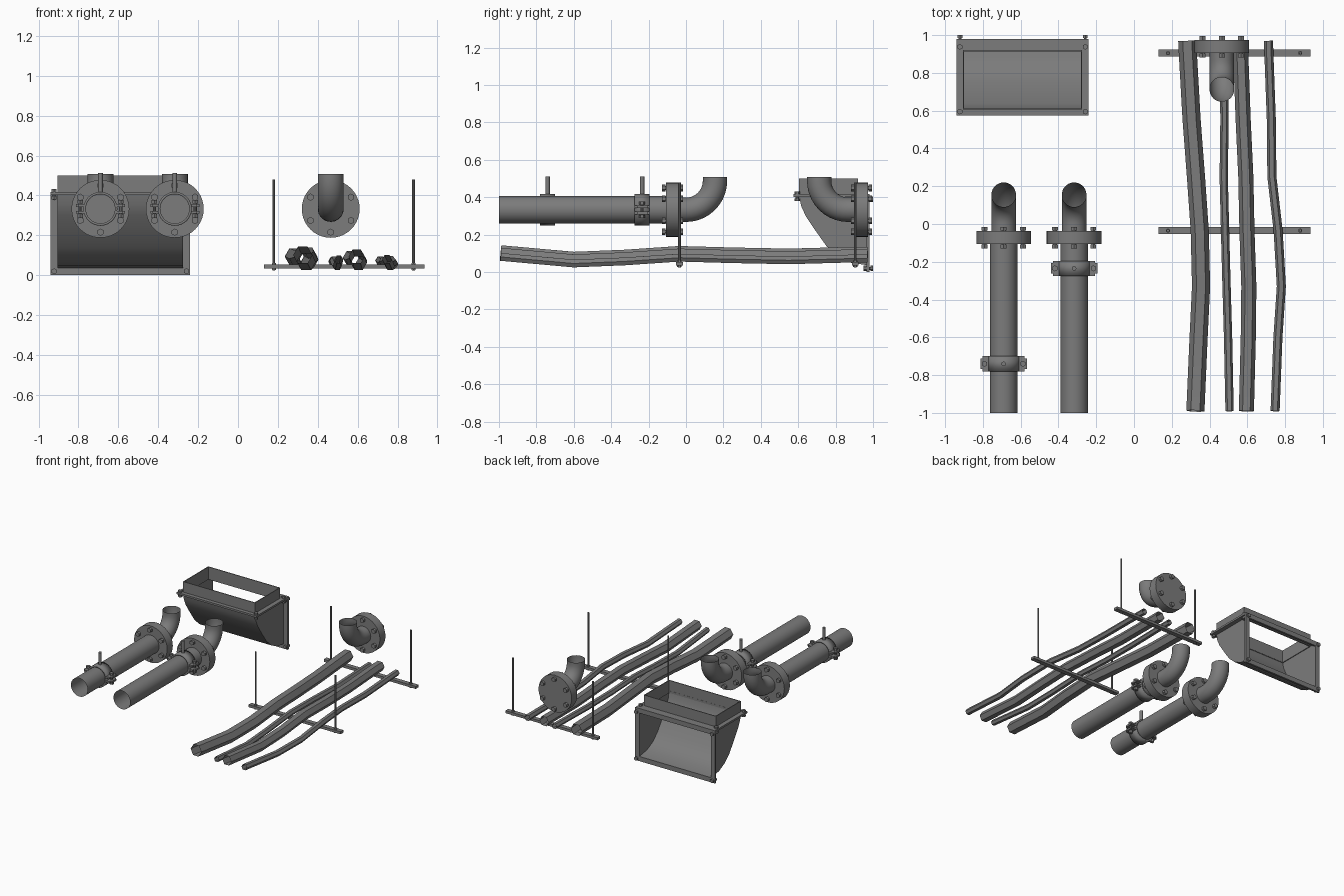
import bpy, bmesh, math
from mathutils import Vector, Matrix

cube = bpy.data.objects.get("Cube")
if cube:
    bpy.data.objects.remove(cube, do_unlink=True)

steel = bpy.data.materials.new("grey steel")
steel.use_nodes = True
GREY = (0.2, 0.2, 0.2, 1)
steel.diffuse_color = GREY
steel.node_tree.nodes["Principled BSDF"].inputs["Base Color"].default_value = GREY


def finish(name, bm, smooth=True):
    mesh = bpy.data.meshes.new(name)
    bm.to_mesh(mesh)
    bm.free()
    mesh.materials.append(steel)
    obj = bpy.data.objects.new(name, mesh)
    bpy.context.collection.objects.link(obj)
    if smooth:
        bpy.ops.object.select_all(action='DESELECT')
        obj.select_set(True)
        bpy.context.view_layer.objects.active = obj
        bpy.ops.object.shade_smooth_by_angle(angle=math.radians(35))
    return obj


def add_box(bm, x0, x1, y0, y1, z0, z1):
    m = Matrix.Translation(((x0 + x1) / 2, (y0 + y1) / 2, (z0 + z1) / 2))
    m = m @ Matrix.Diagonal((x1 - x0, y1 - y0, z1 - z0, 1))
    bmesh.ops.create_cube(bm, size=1, matrix=m)


def add_cyl(bm, a, b, r, sides=24):
    a, b = Vector(a), Vector(b)
    turn = (b - a).to_track_quat('Z', 'Y').to_matrix().to_4x4()
    bmesh.ops.create_cone(bm, cap_ends=True, segments=sides, radius1=r, radius2=r,
                          depth=(b - a).length, matrix=Matrix.Translation((a + b) / 2) @ turn)


def add_bolt(bm, a, b, r=0.018, head=0.02):
    # shank with a hexagonal head and nut
    a, b = Vector(a), Vector(b)
    d = (b - a).normalized() * head
    add_cyl(bm, a, b, r * 0.55, 10)
    add_cyl(bm, a, a + d, r, 6)
    add_cyl(bm, b - d, b, r, 6)


def tube(name, path, r, sides):
    # open tube swept along a path
    path = [Vector(p) for p in path]
    bm = bmesh.new()
    rings = []
    for i, p in enumerate(path):
        t = (path[min(i + 1, len(path) - 1)] - path[max(i - 1, 0)]).normalized()
        u = Vector((1, 0, 0))
        u = (u - t * u.dot(t)).normalized()
        v = t.cross(u)
        rings.append([bm.verts.new(p + r * (u * math.cos(k * math.tau / sides) + v * math.sin(k * math.tau / sides)))
                      for k in range(sides)])
    for a, b in zip(rings, rings[1:]):
        for k in range(sides):
            n = (k + 1) % sides
            bm.faces.new((a[k], a[n], b[n], b[k]))
    bmesh.ops.recalc_face_normals(bm, faces=bm.faces)
    return finish(name, bm)


PIPE_Z = 0.333


def elbow_and_flange(label, x, y0, y1, d):
    # bolted flange, then a quarter bend turning upward on side d
    bm = bmesh.new()
    add_cyl(bm, (x, y0, PIPE_Z), (x, y1, PIPE_Z), 0.145, 40)
    finish(label + "_flange", bm)
    bm = bmesh.new()
    for k in range(6):
        a = math.radians(30 + 60 * k)
        bx, bz = x + 0.117 * math.cos(a), PIPE_Z + 0.117 * math.sin(a)
        add_bolt(bm, (bx, y0 - 0.022, bz), (bx, y1 + 0.022, bz))
    finish(label + "_flange_bolts", bm, False)
    start = y1 if d > 0 else y0
    bend = 0.155
    path = [(x, start, PIPE_Z)]
    for k in range(11):
        a = math.radians(9 * k)
        path.append((x, start + d * (0.037 + bend * math.sin(a)), PIPE_Z + bend * (1 - math.cos(a))))
    path.append((x, path[-1][1], 0.507))
    tube(label + "_elbow", path, 0.065, 32)


def clamp(label, x, y):
    # split ring with bolted ears and a hanger stud
    bm = bmesh.new()
    add_cyl(bm, (x, y - 0.04, PIPE_Z), (x, y + 0.04, PIPE_Z), 0.085, 32)
    bmesh.ops.delete(bm, geom=[f for f in bm.faces if len(f.verts) > 4], context='FACES')
    ring = finish(label + "_ring", bm)
    mod = ring.modifiers.new("thickness", 'SOLIDIFY')
    mod.thickness = 0.012
    bm = bmesh.new()
    for s in (-1, 1):
        for z in (PIPE_Z - 0.024, PIPE_Z + 0.01):
            inner, outer = sorted((x + s * 0.078, x + s * 0.123))
            add_box(bm, inner, outer, y - 0.04, y + 0.04, z, z + 0.014)
    corners = [e for e in bm.edges if abs(e.verts[0].co.z - e.verts[1].co.z) > 0.01
               and abs(e.verts[0].co.x - x) > 0.1]
    bmesh.ops.bevel(bm, geom=corners, offset=0.012, segments=2, affect='EDGES')
    for s in (-1, 1):
        add_bolt(bm, (x + s * 0.102, y, PIPE_Z - 0.045), (x + s * 0.102, y, PIPE_Z + 0.045), 0.016, 0.018)
    finish(label + "_ears", bm, False)
    bm = bmesh.new()
    add_cyl(bm, (x, y, PIPE_Z + 0.08), (x, y, 0.512), 0.012, 12)
    finish(label + "_stud", bm)


# Large flanged pipes and the loose elbow
for label, x, clamp_y in (("right_pipe", -0.69, -0.74), ("left_pipe", -0.317, -0.235)):
    tube(label, [(x, -1, PIPE_Z), (x, -0.107, PIPE_Z)], 0.073, 32)
    elbow_and_flange(label, x, -0.107, -0.037, 1)
    clamp(label + "_clamp", x, clamp_y)
elbow_and_flange("wall", 0.465, 0.904, 0.973, -1)

# Chute body: curved front sheet and two flat cheeks
X0, X1 = -0.905, -0.275
profile = [(0.605, 0.41), (0.615, 0.355), (0.64, 0.3), (0.69, 0.225), (0.75, 0.14),
           (0.81, 0.085), (0.88, 0.05), (0.97, 0.037)]
bm = bmesh.new()
sides = [[bm.verts.new((x, y, z)) for y, z in profile] for x in (X0, X1)]
for i in range(len(profile) - 1):
    bm.faces.new((sides[0][i], sides[0][i + 1], sides[1][i + 1], sides[1][i]))
for x, row in zip((X0, X1), sides):
    bm.faces.new(row + [bm.verts.new((x, 0.97, 0.41))])
bmesh.ops.recalc_face_normals(bm, faces=bm.faces)
finish("chute_body", bm)

# Chute collar
bm = bmesh.new()
T = 0.006
for x in (X0, X1 - T):
    add_box(bm, x, x + T, 0.605, 0.92, 0.4, 0.5)
for y in (0.605, 0.92 - T):
    add_box(bm, X0, X1, y, y + T, 0.4, 0.5)
finish("chute_collar", bm, False)

# Chute flange frames around the top and back openings
FX0, FX1, W = -0.94, -0.24, 0.037
bm = bmesh.new()
for x in (FX0, FX1 - W):
    add_box(bm, x, x + W, 0.575, 0.965, 0.402, 0.417)
for y0, y1 in ((0.575, 0.612), (0.915, 0.965)):
    add_box(bm, FX0, FX1, y0, y1, 0.402, 0.417)
finish("chute_top_frame", bm, False)
bm = bmesh.new()
for x in (FX0, FX1 - W):
    add_box(bm, x, x + W, 0.965, 0.98, 0, 0.417)
for z in (0, 0.417 - W):
    add_box(bm, FX0, FX1, 0.965, 0.98, z, z + W)
finish("chute_back_frame", bm, False)
bm = bmesh.new()
for x in (FX0 + 0.018, FX1 - 0.018):
    for y in (0.595, 0.938):
        add_bolt(bm, (x, y, 0.38), (x, y, 0.432), 0.015, 0.014)
    for z in (0.02, 0.39):
        add_bolt(bm, (x, 0.95, z), (x, 1.0, z), 0.015, 0.014)
finish("chute_bolts", bm, False)

# Trapeze hangers
for label, y in (("front_hanger", -0.035), ("back_hanger", 0.905)):
    bm = bmesh.new()
    add_box(bm, 0.13, 0.935, y - 0.018, y + 0.018, 0.034, 0.054)
    finish(label + "_bar", bm, False)
    bm = bmesh.new()
    for x in (0.18, 0.88):
        add_cyl(bm, (x, y, 0.025), (x, y, 0.48), 0.007, 10)
        add_cyl(bm, (x, y, 0.026), (x, y, 0.034), 0.012, 6)
        add_cyl(bm, (x, y, 0.054), (x, y, 0.062), 0.012, 6)
    finish(label + "_rods", bm)

# Sagging hexagonal conduits resting on the hangers
stations = (-0.99, -0.6, -0.33, -0.035, 0.25, 0.55, 0.905, 0.97)
underside = (0.06, 0.025, 0.036, 0.056, 0.048, 0.042, 0.052, 0.052)
conduits = {
    "wide_conduit": (0.048, (0.325, 0.342, 0.355, 0.348, 0.328, 0.305, 0.285, 0.282)),
    "thin_conduit": (0.022, (0.506, 0.498, 0.49, 0.482, 0.475, 0.479, 0.475, 0.475)),
    "medium_conduit": (0.04, (0.595, 0.605, 0.608, 0.598, 0.592, 0.578, 0.565, 0.565)),
    "side_conduit": (0.024, (0.747, 0.762, 0.78, 0.763, 0.73, 0.727, 0.714, 0.712)),
}
for name, (r, xs) in conduits.items():
    tube(name, [(x, y, z + r * 0.87) for x, y, z in zip(xs, stations, underside)], r, 6)
